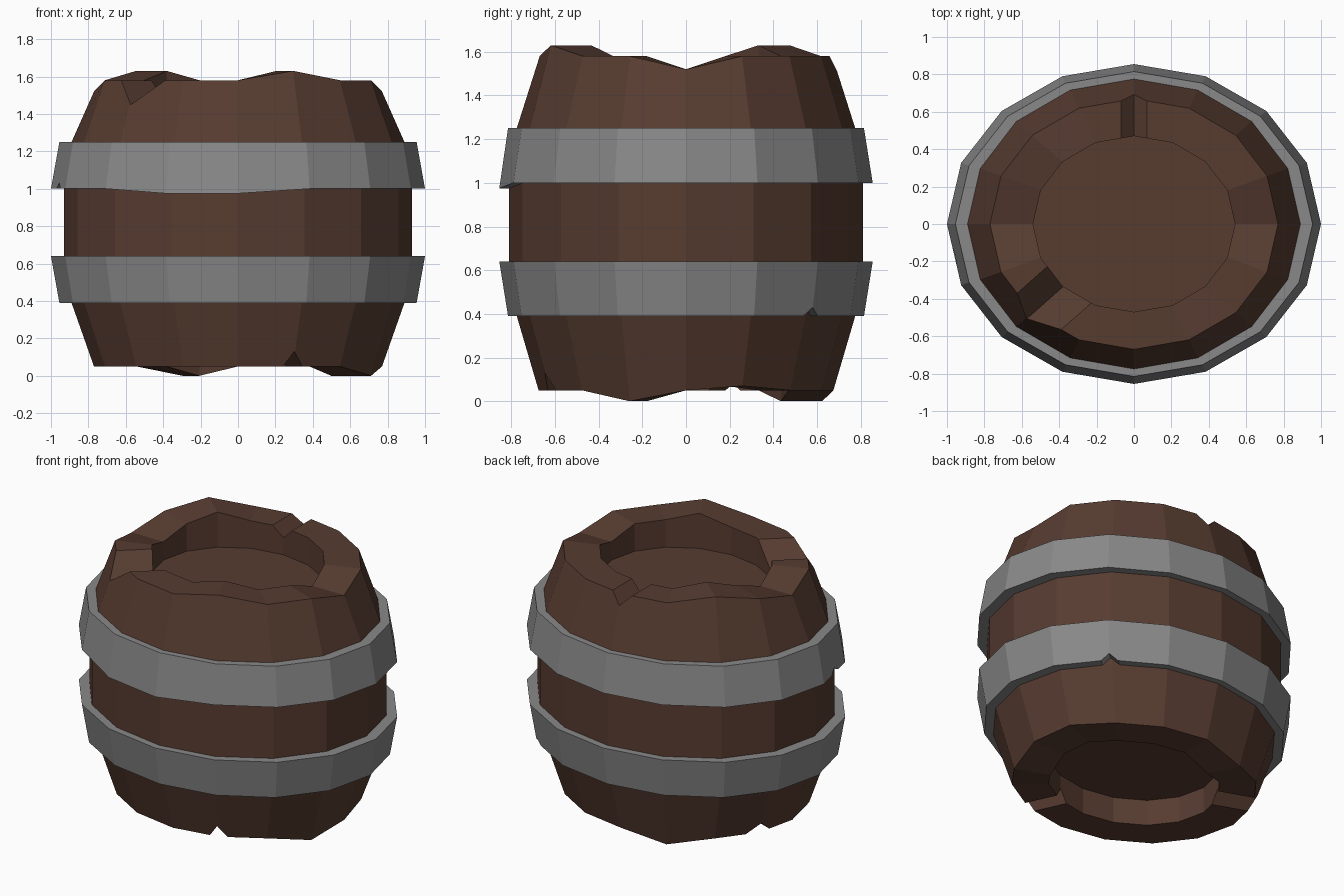
import bpy, bmesh
from math import sin, cos, pi, radians

if "Cube" in bpy.data.objects:
    bpy.data.objects.remove(bpy.data.objects["Cube"])

N = 16


def material(name, color):
    m = bpy.data.materials.new(name)
    m.diffuse_color = (*color, 1)
    m.use_nodes = True
    m.node_tree.nodes["Principled BSDF"].inputs["Base Color"].default_value = m.diffuse_color
    return m


def make_object(name, bm, mat=None):
    bmesh.ops.recalc_face_normals(bm, faces=bm.faces)
    me = bpy.data.meshes.new(name)
    bm.to_mesh(me)
    bm.free()
    ob = bpy.data.objects.new(name, me)
    bpy.context.collection.objects.link(ob)
    if mat:
        me.materials.append(mat)
    return ob


def loft(name, rings, mat, closed=False):
    """Elliptical rings (rx, ry, z, {index: z override}) joined by quads."""
    bm = bmesh.new()
    loops = [[bm.verts.new((rx * cos(2 * pi * k / N), ry * sin(2 * pi * k / N), dz.get(k, z)))
              for k in range(N)] for rx, ry, z, dz in rings]
    pairs = list(zip(loops, loops[1:]))
    if closed:
        pairs.append((loops[-1], loops[0]))
    else:
        bm.faces.new(loops[0])
        bm.faces.new(loops[-1])
    for a, b in pairs:
        for k in range(N):
            j = (k + 1) % N
            bm.faces.new((a[k], a[j], b[j], b[k]))
    return make_object(name, bm, mat)


def cut_wedges(ob, wedges):
    """V notches: (angle, left, right, rim z, apex z, inner r, outer r)."""
    bm = bmesh.new()
    for ang, s0, s1, rim, apex, r0, r1 in wedges:
        a = radians(ang)
        tri = [(0, apex), (s0 * 2, 2 * rim - apex), (s1 * 2, 2 * rim - apex)]
        ends = [[bm.verts.new((r * cos(a) - s * sin(a), r * sin(a) + s * cos(a), z))
                 for s, z in tri] for r in (r0, r1)]
        bm.faces.new(ends[0])
        bm.faces.new(ends[1])
        for i in range(3):
            j = (i + 1) % 3
            bm.faces.new((ends[0][i], ends[0][j], ends[1][j], ends[1][i]))
    cutter = make_object("notch_cutter", bm)
    cutter.hide_render = True
    mod = ob.modifiers.new("notches", 'BOOLEAN')
    mod.operation = 'DIFFERENCE'
    mod.solver = 'EXACT'
    mod.object = cutter
    bpy.context.view_layer.objects.active = ob
    bpy.ops.object.modifier_apply(modifier=mod.name)
    bpy.data.objects.remove(cutter)


wood = material("dark_wood", (0.095, 0.045, 0.03))
iron = material("iron", (0.25, 0.25, 0.25))

# barrel body with uneven rims and recessed ends
top = {0: 1.52, 8: 1.52, 6: 1.63, 13: 1.63}
low = {1: 0.07, 5: 0.0, 15: 0.0}
body = loft("barrel_body", [
    (0.54, 0.47, 0.22, {}), (0.54, 0.47, 0.05, low), (0.77, 0.675, 0.05, low),
    (0.89, 0.775, 0.39, {}), (0.93, 0.81, 0.64, {}), (0.93, 0.81, 1.0, {}),
    (0.89, 0.775, 1.25, {}), (0.77, 0.67, 1.58, top), (0.54, 0.47, 1.58, top),
    (0.54, 0.47, 1.40, {})], wood)

# chipped rim notches
cut_wedges(body, [
    (90, -0.07, 0.07, 1.58, 1.51, 0.3, 1.0),
    (221.5, -0.137, 0.165, 1.58, 1.45, 0.3, 1.1),
    (160, -0.08, 0.08, 0.05, 0.12, 0.3, 1.0),
    (295, -0.05, 0.06, 0.05, 0.13, 0.3, 1.0)])

# iron hoops, flaring towards the middle, with small dents
lower = loft("lower_hoop", [
    (0.955, 0.815, 0.39, {}), (1.0, 0.855, 0.64, {}),
    (0.91, 0.79, 0.64, {}), (0.87, 0.755, 0.39, {})], iron, True)
upper = loft("upper_hoop", [
    (1.0, 0.855, 1.0, {11: 0.975, 12: 0.975}), (0.955, 0.815, 1.25, {}),
    (0.87, 0.755, 1.25, {}), (0.91, 0.79, 1.0, {11: 0.975, 12: 0.975})], iron, True)
cut_wedges(lower, [(40.5, -0.05, 0.05, 0.39, 0.43, 0.7, 1.2)])
cut_wedges(upper, [(190, -0.05, 0.05, 1.0, 1.03, 0.7, 1.2)])
